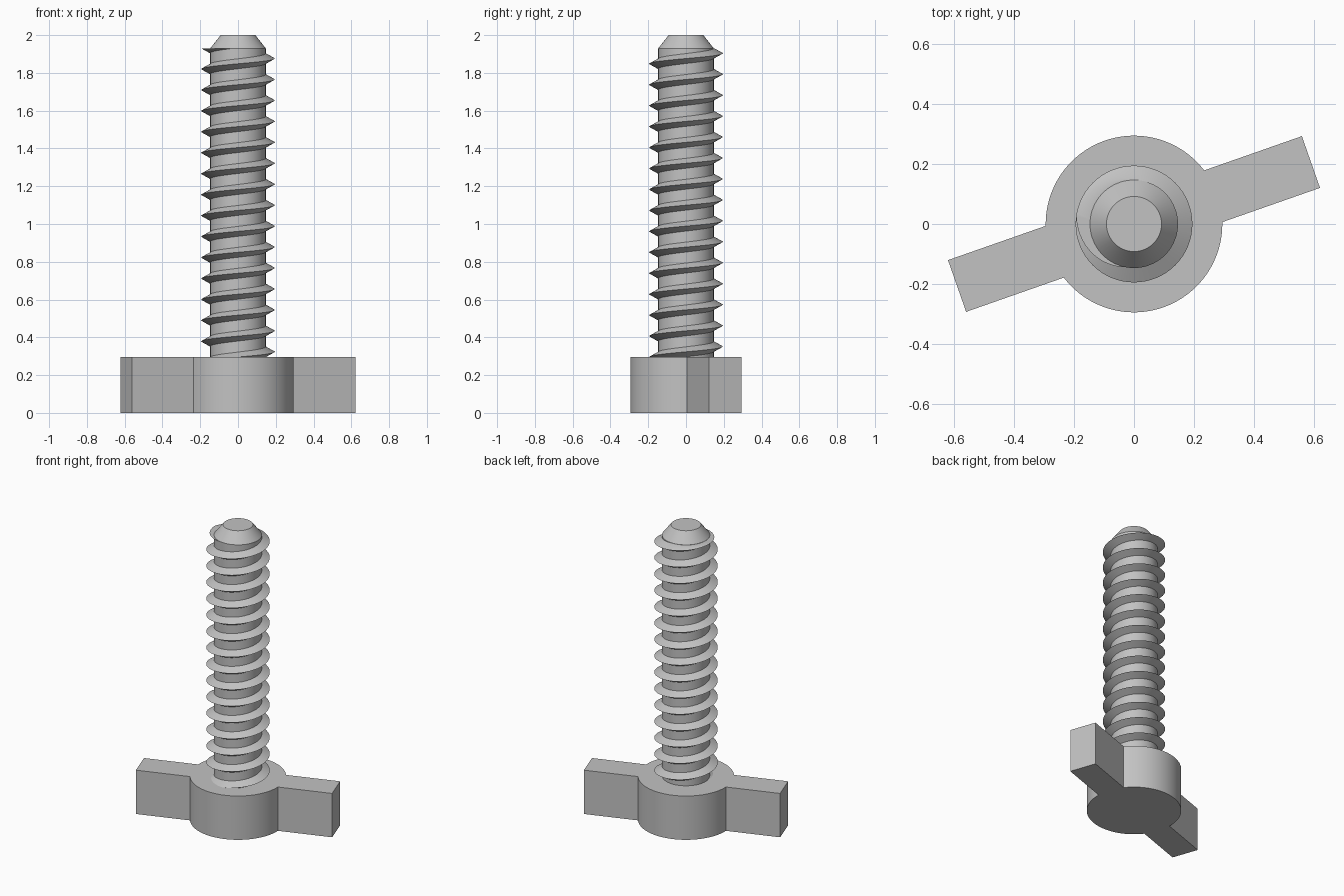
import bpy, bmesh, math
from mathutils import Matrix

if "Cube" in bpy.data.objects:
    bpy.data.objects.remove(bpy.data.objects["Cube"])

HEAD_H, HEAD_R = 0.297, 0.295
WING_L, WING_W, WING_ANGLE = 0.626, 0.0915, math.radians(19.3)
ROOT_R, CREST_R, TIP_R = 0.147, 0.195, 0.092
BODY_TOP, TOTAL_H = 1.93, 2.0
PITCH, HALF_H = 0.1109, 0.028
SEG = 64

steel = bpy.data.materials.new("grey_metal")
steel.diffuse_color = (0.54, 0.54, 0.54, 1)
steel.use_nodes = True
steel.node_tree.nodes["Principled BSDF"].inputs["Base Color"].default_value = steel.diffuse_color


def finish(name, bm):
    """Turn a bmesh into a smooth-by-angle object."""
    bmesh.ops.recalc_face_normals(bm, faces=bm.faces[:])
    mesh = bpy.data.meshes.new(name)
    bm.to_mesh(mesh)
    bm.free()
    mesh.materials.append(steel)
    obj = bpy.data.objects.new(name, mesh)
    bpy.context.collection.objects.link(obj)
    bpy.ops.object.select_all(action='DESELECT')
    obj.select_set(True)
    bpy.context.view_layer.objects.active = obj
    bpy.ops.object.shade_smooth_by_angle(angle=math.radians(30))


# Head: round hub and two wings in one extruded outline
bm = bmesh.new()
a0 = math.asin(WING_W / HEAD_R)
outline = []
for turn in (0, math.pi):
    half = [(WING_L, -WING_W), (WING_L, WING_W)]
    for i in range(33):
        a = a0 + (math.pi - 2 * a0) * i / 32
        half.append((HEAD_R * math.cos(a), HEAD_R * math.sin(a)))
    c, s = math.cos(turn + WING_ANGLE), math.sin(turn + WING_ANGLE)
    outline += [(x * c - y * s, x * s + y * c) for x, y in half]
base = bm.faces.new([bm.verts.new((x, y, 0)) for x, y in outline])
ext = bmesh.ops.extrude_face_region(bm, geom=[base], use_keep_orig=True)
bmesh.ops.translate(bm, vec=(0, 0, HEAD_H),
                    verts=[g for g in ext["geom"] if isinstance(g, bmesh.types.BMVert)])
finish("winged_head", bm)

# Shaft: straight core with a chamfered tip
bm = bmesh.new()
rings = []
for r, z in ((ROOT_R, HEAD_H - 0.05), (ROOT_R, BODY_TOP), (TIP_R, TOTAL_H)):
    rings.append([bm.verts.new((r * math.cos(2 * math.pi * i / SEG),
                                r * math.sin(2 * math.pi * i / SEG), z)) for i in range(SEG)])
for lo, hi in zip(rings, rings[1:]):
    for i in range(SEG):
        j = (i + 1) % SEG
        bm.faces.new((lo[i], lo[j], hi[j], hi[i]))
bm.faces.new(rings[0][::-1])
bm.faces.new(rings[-1])
finish("shaft", bm)

# Thread: right-handed V-shaped ridge, trimmed flat at the top of the core
bm = bmesh.new()
z0 = 1.876 - 15 * PITCH
steps = int((1.975 - z0) / PITCH * SEG)
inner = ROOT_R - 0.003
sections = []
for i in range(steps + 1):
    a = 2 * math.pi * i / SEG
    zc = z0 + PITCH * i / SEG
    sections.append([bm.verts.new((r * math.cos(a), r * math.sin(a), zc + dz))
                     for r, dz in ((inner, -HALF_H), (CREST_R, 0), (inner, HALF_H))])
for p, q in zip(sections, sections[1:]):
    for k in range(3):
        m = (k + 1) % 3
        bm.faces.new((p[k], p[m], q[m], q[k]))
bm.faces.new(sections[0])
bm.faces.new(sections[-1])
cut = bmesh.ops.bisect_plane(bm, geom=bm.verts[:] + bm.edges[:] + bm.faces[:],
                             plane_co=(0, 0, BODY_TOP - 0.001), plane_no=(0, 0, 1),
                             clear_outer=True)
rim = [e for e in cut["geom_cut"] if isinstance(e, bmesh.types.BMEdge)]
bmesh.ops.triangle_fill(bm, edges=rim, use_beauty=True)
finish("screw_thread", bm)
